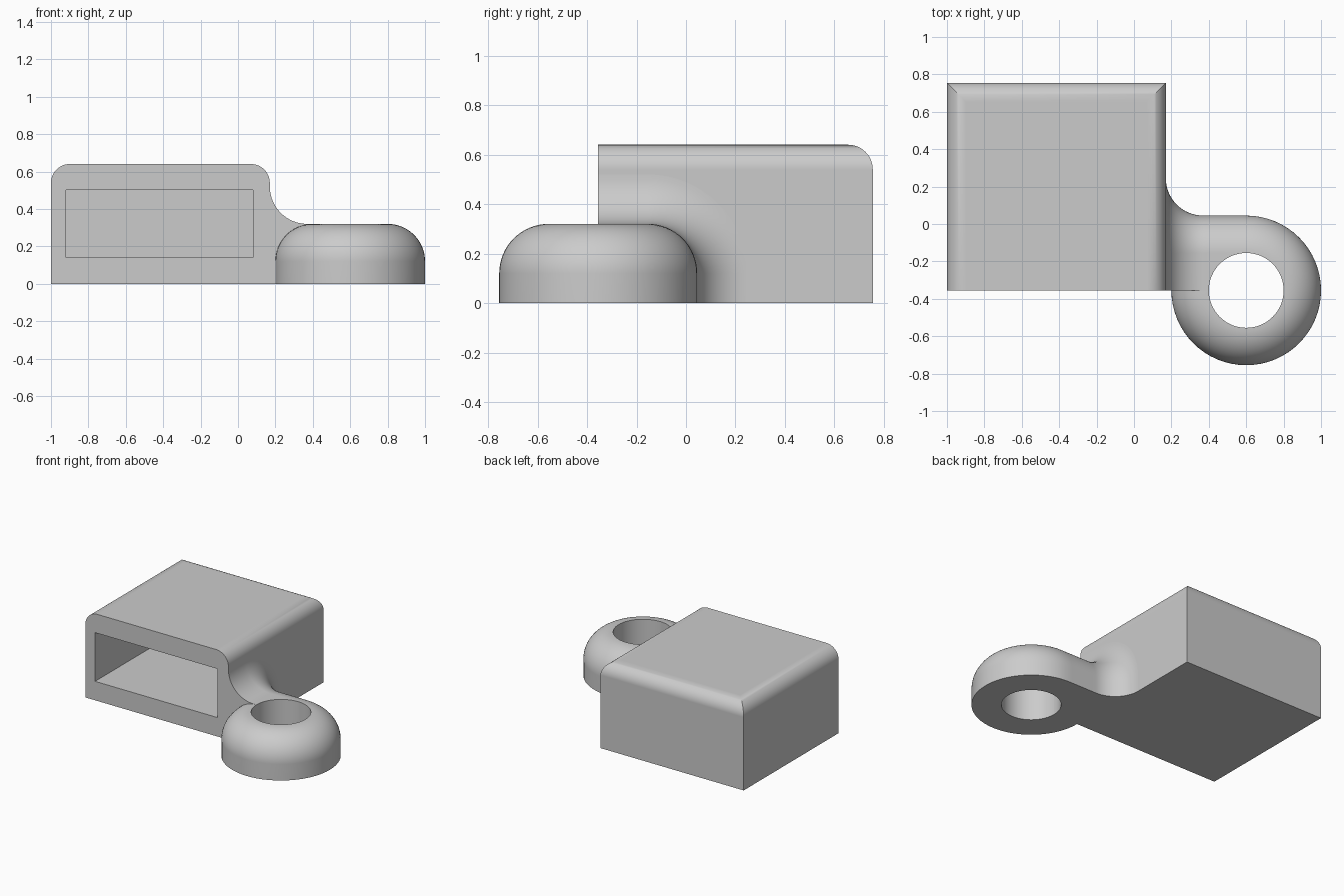
import bpy, bmesh
from math import sin, cos, pi, sqrt

old = bpy.data.objects.get("Cube")
if old:
    bpy.data.objects.remove(old, do_unlink=True)

grey = bpy.data.materials.new("plain grey")
grey.use_nodes = True
colour = (0.6, 0.6, 0.6, 1)
grey.diffuse_color = colour
for node in grey.node_tree.nodes:
    if node.type == 'BSDF_PRINCIPLED':
        node.inputs["Base Color"].default_value = colour


def loft(sections):
    """Skin a row of closed sections and cap both ends."""
    bm = bmesh.new()
    rows = [[bm.verts.new(p) for p in s] for s in sections]
    n = len(rows[0])
    for a, b in zip(rows, rows[1:]):
        for i in range(n):
            j = (i + 1) % n
            bm.faces.new((a[i], a[j], b[j], b[i]))
    bm.faces.new(rows[0])
    bm.faces.new(rows[-1])
    bmesh.ops.dissolve_degenerate(bm, dist=1e-5, edges=bm.edges[:])
    bmesh.ops.recalc_face_normals(bm, faces=bm.faces[:])
    return bm


def finish(bm, name):
    mesh = bpy.data.meshes.new(name)
    bm.to_mesh(mesh)
    bm.free()
    mesh.materials.append(grey)
    obj = bpy.data.objects.new(name, mesh)
    bpy.context.collection.objects.link(obj)
    bpy.ops.object.select_all(action='DESELECT')
    obj.select_set(True)
    bpy.context.view_layer.objects.active = obj
    bpy.ops.object.shade_smooth_by_angle(angle=pi / 6)
    # Keep the large flat faces evenly shaded beside the rounds
    weighted = obj.modifiers.new("even_shading", 'WEIGHTED_NORMAL')
    weighted.keep_sharp = True


front, back, left, right = -0.355, 0.755, -1.0, 0.17
height, edge_round = 0.64, 0.1

# Housing: rectangles shrinking towards the top on three sides
steps = 12
levels = [(0, 0)]
for k in range(steps + 1):
    t = k / steps * pi / 2
    levels.append((edge_round * (1 - cos(t)), height - edge_round * (1 - sin(t))))
housing = loft([[(left + i, front, z), (right - i, front, z),
                 (right - i, back - i, z), (left + i, back - i, z)]
                for i, z in levels])

# Rectangular pocket, open at the front
housing.faces.ensure_lookup_table()
panel = max((f for f in housing.faces if f.normal.y < -0.9), key=lambda f: f.calc_area())
for depth in (front, back - 0.08):
    bmesh.ops.inset_individual(housing, faces=[panel], thickness=0.02)
    centre = panel.calc_center_median()
    for v in panel.verts:
        v.co = (-0.92 if v.co.x < centre.x else 0.08, depth,
                0.14 if v.co.z < centre.z else 0.5)
finish(housing, "housing")

# Eyelet lug: rounded ring turning into an arm that flares into the housing
cx, cy = 0.6, front
hole, crown, shoulder, flare = 0.2, 0.2, 0.12, 0.2


def half_section(inner, d):
    """Distance from the eyelet's middle line and height, grown outwards by d."""
    r = crown + d
    pts = [(inner, 0), (inner, shoulder + r)]
    pts += [(hole + r * sin(k / 16 * pi / 2), shoulder + r * cos(k / 16 * pi / 2))
            for k in range(17)]
    return pts + [(hole + r, 0)]


sections = []
for k in range(49):
    a = -pi + k / 48 * 1.5 * pi
    sections.append([(cx + r * cos(a), cy + r * sin(a), z)
                     for r, z in half_section(hole, 0)])

# Arm beside the hole, then the concave flare
for k in range(1, 17):
    a = pi / 2 * (1 + k / 16)
    sections.append([(cx + hole * cos(a), cy + y, z)
                     for y, z in half_section(max(0, hole * sin(a)), 0)])
for k in range(17):
    t = k / 16 * pi / 2
    x = right + flare * (1 - sin(t))
    d = flare * (1 - cos(t))
    sections.append([(x, cy + y, z) for y, z in half_section(0, d)])
finish(loft(sections), "eyelet_lug")
